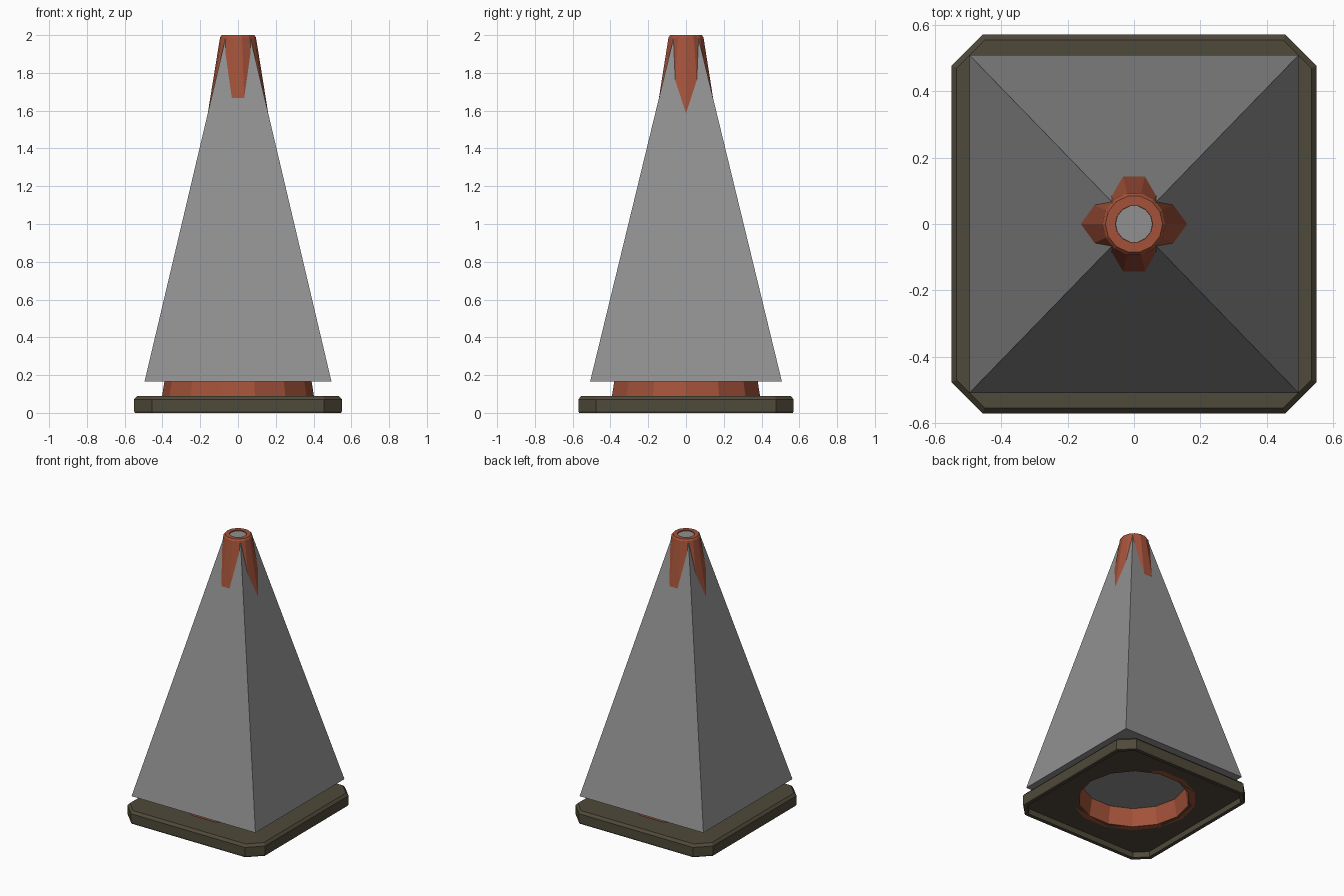
import bpy, bmesh, math

if "Cube" in bpy.data.objects:
    bpy.data.objects.remove(bpy.data.objects["Cube"])

SIDES = 14


def material(name, rgb):
    m = bpy.data.materials.new(name)
    m.diffuse_color = (*rgb, 1)
    m.use_nodes = True
    m.node_tree.nodes["Principled BSDF"].inputs["Base Color"].default_value = m.diffuse_color
    return m


def finish(name, bm, mat):
    bmesh.ops.recalc_face_normals(bm, faces=bm.faces)
    me = bpy.data.meshes.new(name)
    bm.to_mesh(me)
    bm.free()
    me.materials.append(mat)
    ob = bpy.data.objects.new(name, me)
    bpy.context.collection.objects.link(ob)
    return ob


def loop(bm, pts, z):
    return [bm.verts.new((x, y, z)) for x, y in pts]


def circle(r):
    # a flat side faces the front
    return [(r * math.cos(a), r * math.sin(a)) for a in
            (math.pi / 2 + (i + 0.5) * 2 * math.pi / SIDES for i in range(SIDES))]


def octagon(inset):
    x, y, c = 0.55 - inset, 0.57 - inset, 0.094 - 0.586 * inset
    return [(x, -y + c), (x, y - c), (x - c, y), (-x + c, y),
            (-x, y - c), (-x, -y + c), (-x + c, -y), (x - c, -y)]


def skin(bm, a, b):
    n = len(a)
    for i in range(n):
        j = (i + 1) % n
        bm.faces.new((a[i], a[j], b[j], b[i]))


def fill_between(bm, outer, inner):
    edges = []
    for lp in (outer, inner):
        for i, v in enumerate(lp):
            w = lp[(i + 1) % len(lp)]
            edges.append(bm.edges.get((v, w)) or bm.edges.new((v, w)))
    bmesh.ops.triangle_fill(bm, edges=edges, use_beauty=True)


orange = material("faded orange", (0.37, 0.085, 0.042))
brown = material("dark olive rubber", (0.078, 0.067, 0.042))
grey = material("mid grey", (0.28, 0.28, 0.28))

# base plate: bevelled on top, recessed underneath, open in the middle
bm = bmesh.new()
rings = [loop(bm, octagon(i), z) for i, z in
         ((0.03, 0.04), (0.03, 0.0), (0.004, 0.0), (0, 0.01), (0, 0.072), (0.016, 0.09))]
for a, b in zip(rings, rings[1:]):
    skin(bm, a, b)
low, high = loop(bm, circle(0.37), 0.04), loop(bm, circle(0.37), 0.09)
skin(bm, low, high)
fill_between(bm, rings[0], low)
fill_between(bm, rings[-1], high)
finish("base_plate", bm, brown)

# hollow tapered cone
bm = bmesh.new()
rings = [loop(bm, circle(r), z) for r, z in
         ((0.41, 0.04), (0.095, 1.988), (0.086, 2.0), (0.056, 2.0), (0.052, 1.96), (0.365, 0.04))]
for a, b in zip(rings, rings[1:] + rings[:1]):
    skin(bm, a, b)
finish("cone", bm, orange)

# closed four-sided sleeve over the cone
bm = bmesh.new()
square = ((1, 1), (-1, 1), (-1, -1), (1, -1))
bottom = loop(bm, [(x * 0.495, y * 0.508) for x, y in square], 0.165)
top = loop(bm, [(x * 0.064, y * 0.064) for x, y in square], 1.993)
skin(bm, bottom, top)
bm.faces.new(bottom)
bm.faces.new(top)
finish("pyramid_sleeve", bm, grey)
